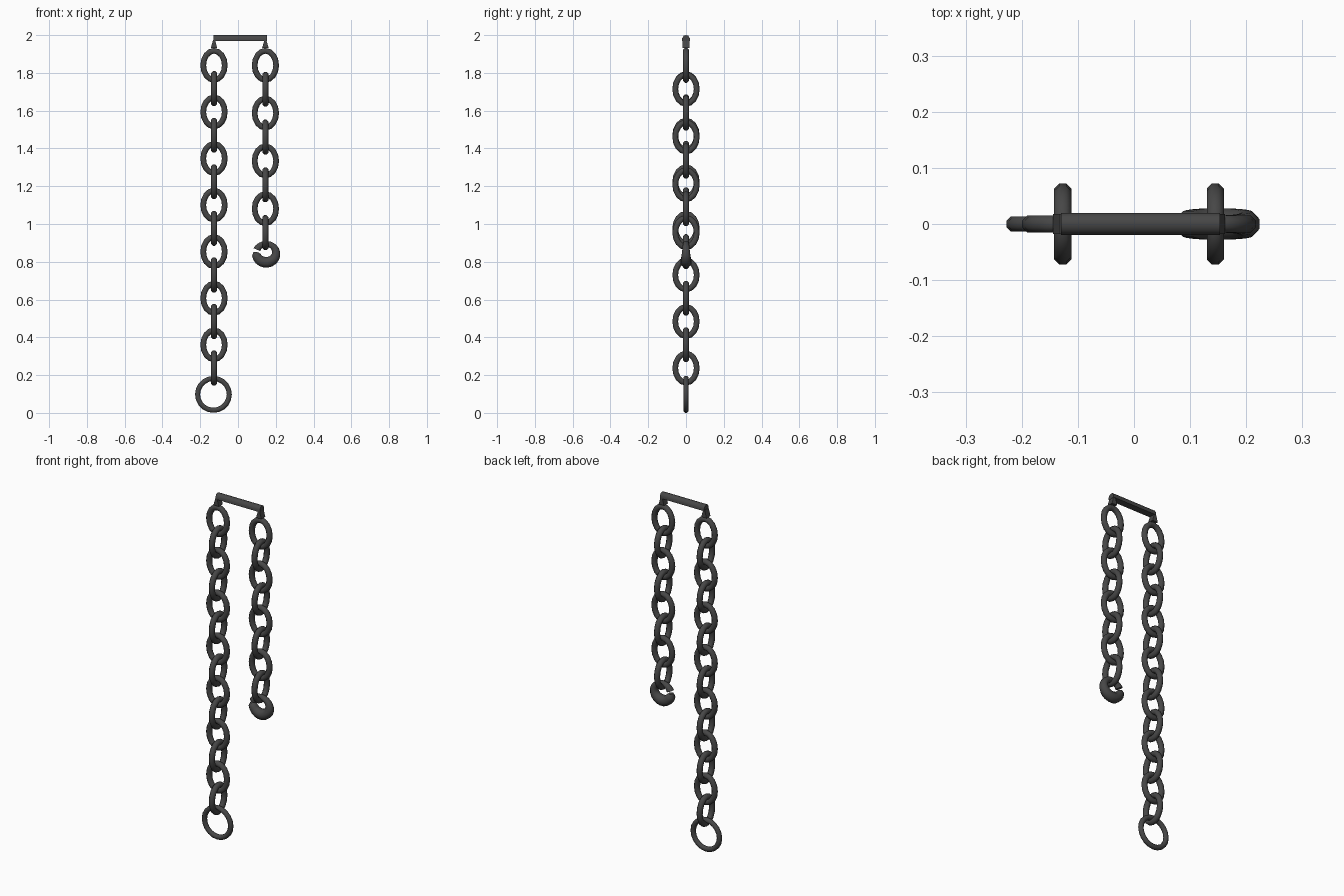
import bpy, bmesh
from math import sin, cos, pi, radians
from mathutils import Vector

if "Cube" in bpy.data.objects:
    bpy.data.objects.remove(bpy.data.objects["Cube"])

iron = bpy.data.materials.new("dark iron")
iron.use_nodes = True
colour = (0.062, 0.062, 0.062, 1)
iron.diffuse_color = colour
iron.node_tree.nodes["Principled BSDF"].inputs["Base Color"].default_value = colour


def finish(name, bm, location):
    bmesh.ops.recalc_face_normals(bm, faces=bm.faces)
    mesh = bpy.data.meshes.new(name)
    bm.to_mesh(mesh)
    bm.free()
    mesh.materials.append(iron)
    obj = bpy.data.objects.new(name, mesh)
    obj.location = location
    bpy.context.collection.objects.link(obj)
    bpy.ops.object.select_all(action="DESELECT")
    obj.select_set(True)
    bpy.context.view_layer.objects.active = obj
    bpy.ops.object.shade_smooth_by_angle(angle=radians(50))
    return obj


def ring(name, location, a, b, thickness, start=0, end=360, segments=16, sides=8):
    """Round bar bent along an ellipse in the xz plane; thickness is a function of angle."""
    bm = bmesh.new()
    closed = end - start == 360
    loops = []
    for i in range(segments + (not closed)):
        deg = start + (end - start) * i / segments
        t = radians(deg)
        centre = Vector((a * cos(t), 0, b * sin(t)))
        out = Vector((b * cos(t), 0, a * sin(t))).normalized()
        r = thickness(deg)
        loops.append([bm.verts.new(centre + out * (r * cos(u)) + Vector((0, r * sin(u), 0)))
                      for u in ((k + 0.5) * 2 * pi / sides for k in range(sides))])
    pairs = list(zip(loops, loops[1:])) + ([(loops[-1], loops[0])] if closed else [])
    for p, q in pairs:
        for k in range(sides):
            n = (k + 1) % sides
            bm.faces.new((p[k], p[n], q[n], q[k]))
    if not closed:
        bm.faces.new(loops[0])
        bm.faces.new(loops[-1])
    return finish(name, bm, location)


def chain(side, x, top, spacing, count):
    # Alternate links turn a quarter about the vertical
    for i in range(count):
        link = ring(f"{side}_chain_link_{i + 1}", (x, 0, top - spacing * i),
                    0.057, 0.077, lambda deg: 0.0165)
        link.rotation_euler.z = (i % 2) * pi / 2


def extrude_profile(name, profile, axis, low, high, location=(0, 0, 0)):
    """Prism from a 2D profile: (y, z) along x, or (x, z) along y."""
    bm = bmesh.new()
    ends = []
    for d in (low, high):
        ends.append([bm.verts.new((d, p, z) if axis == "x" else (p, d, z)) for p, z in profile])
    n = len(profile)
    for k in range(n):
        bm.faces.new((ends[0][k], ends[0][(k + 1) % n], ends[1][(k + 1) % n], ends[1][k]))
    for e in ends:
        bm.faces.new(e)
    return finish(name, bm, location)


# Hanging chains
right_x, left_x = -0.127, 0.145
chain("right", right_x, 1.84, 0.1233, 14)
chain("left", left_x, 1.84, 0.1265, 8)

# Plain ring at the end of the long chain
ring("end_ring", (-0.13, 0, 0.098), 0.084, 0.084, lambda deg: 0.0145, segments=20)

# Heavy open hook at the end of the short chain, thickest at the bottom
ring("end_hook", (0.149, 0, 0.846), 0.053, 0.049,
     lambda deg: 0.0235 - 0.007 * sin(radians(deg)) if deg > -185 else 0.015,
     start=-186, end=158, segments=20)

# Top bar with a rounded upper side
bar = [(-0.02, 1.97), (0.02, 1.97), (0.02, 1.984), (0.012, 1.997), (0, 2.0),
       (-0.012, 1.997), (-0.02, 1.984)]
extrude_profile("top_bar", bar, "x", -0.13, 0.153)

# Wedge brackets under the bar ends
wedge = [(-0.017, 1.932), (0.017, 1.932), (0.005, 1.975), (-0.005, 1.975)]
for side, x in (("right", right_x), ("left", left_x)):
    extrude_profile(f"{side}_bracket", wedge, "y", -0.018, 0.018, (x, 0, 0))
